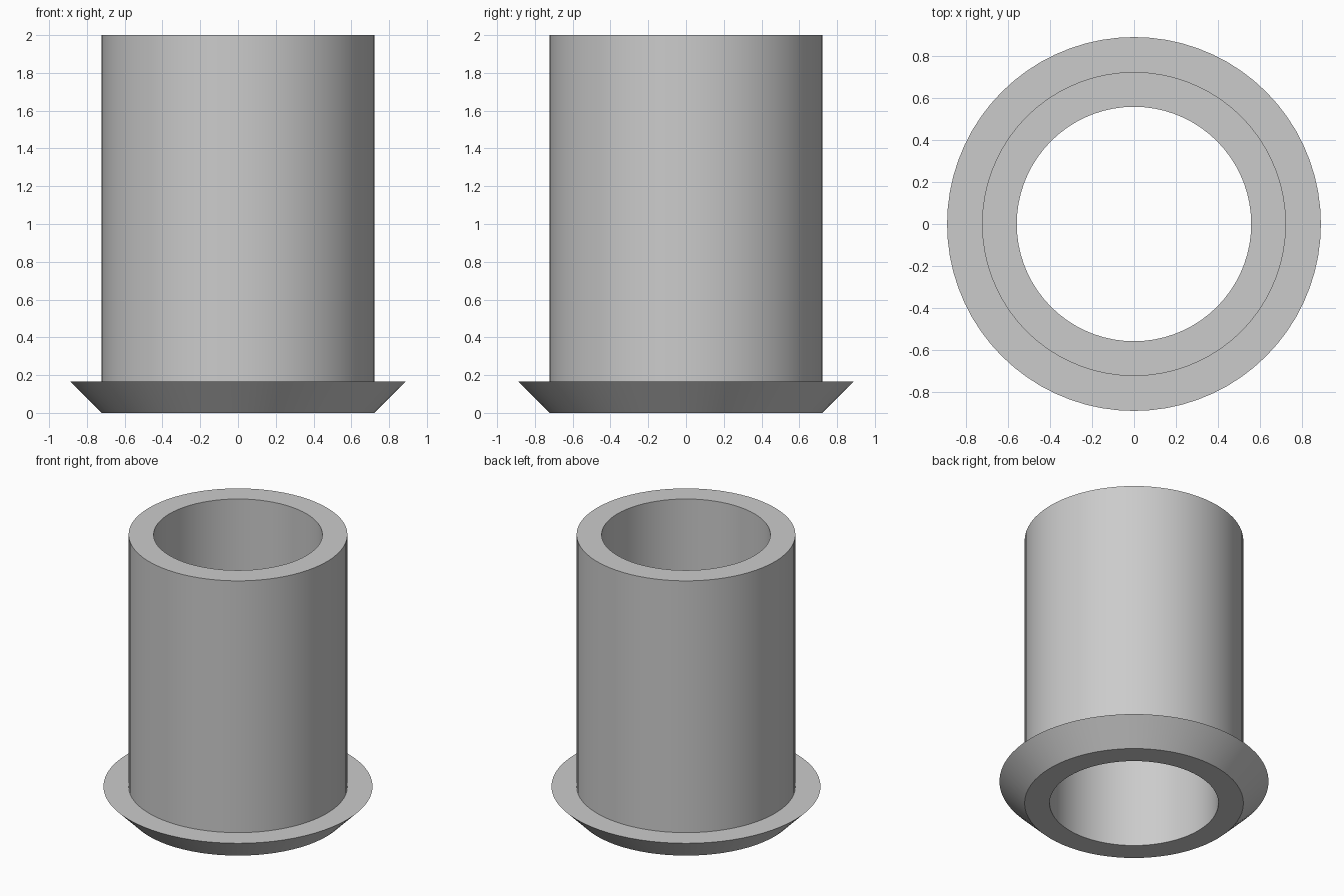
import bpy, bmesh, math
from mathutils import Vector

cube = bpy.data.objects.get("Cube")
if cube:
    bpy.data.objects.remove(cube, do_unlink=True)

SEGMENTS = 72
BORE, BODY, FLANGE = 0.557, 0.722, 0.888
FLANGE_TOP, HEIGHT = 0.167, 2.0

# Plain grey material
grey = bpy.data.materials.new("plain grey")
grey.use_nodes = True
colour = (0.6, 0.6, 0.6, 1)
grey.diffuse_color = colour
grey.node_tree.nodes["Principled BSDF"].inputs["Base Color"].default_value = colour


def lathe(name, profile):
    """Revolve a closed (radius, height) profile around the z axis."""
    bm = bmesh.new()
    verts = [bm.verts.new((r, 0, z)) for r, z in profile]
    edges = [bm.edges.new((v, verts[(i + 1) % len(verts)])) for i, v in enumerate(verts)]
    bmesh.ops.spin(bm, geom=verts + edges, cent=Vector(), axis=(0, 0, 1),
                   angle=math.tau, steps=SEGMENTS, use_merge=True)
    bmesh.ops.remove_doubles(bm, verts=bm.verts, dist=0.0001)
    bmesh.ops.recalc_face_normals(bm, faces=bm.faces)
    mesh = bpy.data.meshes.new(name)
    bm.to_mesh(mesh)
    bm.free()
    mesh.materials.append(grey)
    obj = bpy.data.objects.new(name, mesh)
    bpy.context.collection.objects.link(obj)
    bpy.ops.object.select_all(action="DESELECT")
    obj.select_set(True)
    bpy.context.view_layer.objects.active = obj
    bpy.ops.object.shade_smooth_by_angle(angle=math.radians(30))
    return obj


# Hollow sleeve with a flange that flares outward from its foot
lathe("flanged_bushing", [
    (BORE, 0), (BODY, 0), (FLANGE, FLANGE_TOP),
    (BODY, FLANGE_TOP), (BODY, HEIGHT), (BORE, HEIGHT),
])
